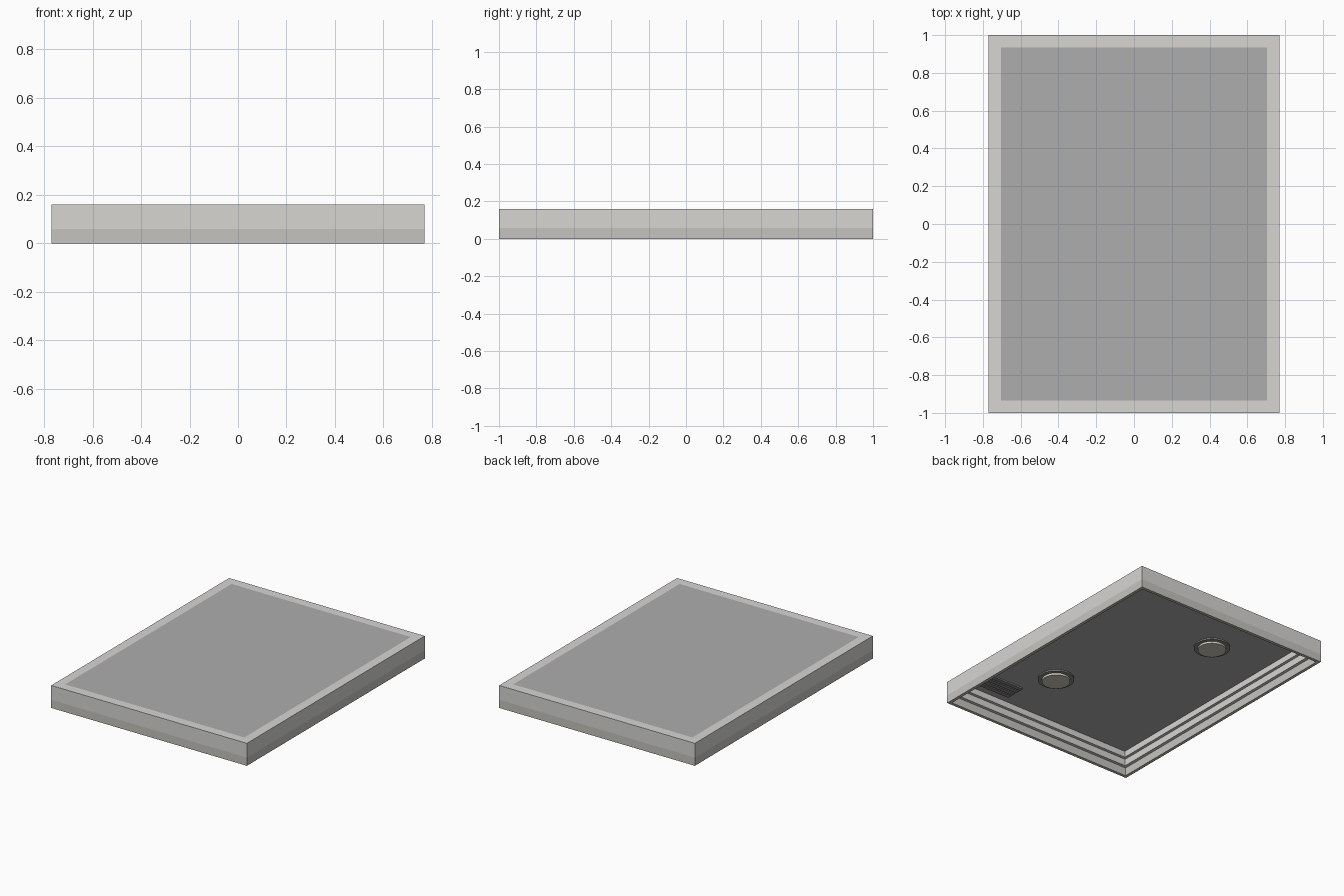
import bpy, bmesh

if "Cube" in bpy.data.objects:
    bpy.data.objects.remove(bpy.data.objects["Cube"])

HX, HY, TOP = 0.77, 1.0, 0.16
RIM = 0.065          # full width of the stepped rim
CEIL = 0.15          # underside of the panel


def material(name, rgb):
    m = bpy.data.materials.new(name)
    m.diffuse_color = (*rgb, 1)
    m.use_nodes = True
    m.node_tree.nodes["Principled BSDF"].inputs["Base Color"].default_value = m.diffuse_color
    return m


LIGHT = material("pale_grey", (0.68, 0.67, 0.65))
TRIM = material("warm_grey", (0.56, 0.55, 0.52))
PANEL = material("mid_grey", (0.42, 0.42, 0.42))
DARK = material("dark_grey", (0.25, 0.25, 0.25))
LENS = material("lens_grey", (0.62, 0.60, 0.50))


def finish(bm, name, mat):
    bmesh.ops.recalc_face_normals(bm, faces=bm.faces)
    me = bpy.data.meshes.new(name)
    bm.to_mesh(me)
    bm.free()
    me.materials.append(mat)
    ob = bpy.data.objects.new(name, me)
    bpy.context.collection.objects.link(ob)
    return ob


def frame(name, inset, z0, z1, mat):
    """Rectangular ring flush with the outer edge."""
    bm = bmesh.new()
    loops = []
    for d, z in ((0, z0), (0, z1), (inset, z1), (inset, z0)):
        x, y = HX - d, HY - d
        loops.append([bm.verts.new((sx * x, sy * y, z))
                      for sx, sy in ((-1, -1), (1, -1), (1, 1), (-1, 1))])
    for i in range(4):
        a, b = loops[i], loops[(i + 1) % 4]
        for j in range(4):
            k = (j + 1) % 4
            bm.faces.new((a[j], a[k], b[k], b[j]))
    return finish(bm, name, mat)


def box(name, cx, cy, sx, sy, z0, z1, mat):
    bm = bmesh.new()
    bmesh.ops.create_cube(bm, size=1)
    for v in bm.verts:
        v.co = (cx + v.co.x * sx, cy + v.co.y * sy, z0 + (v.co.z + 0.5) * (z1 - z0))
    return finish(bm, name, mat)


def disc(name, x, y, r, z0, z1, mat):
    bpy.ops.mesh.primitive_cylinder_add(vertices=32, radius=r, depth=z1 - z0,
                                        location=(x, y, (z0 + z1) / 2))
    ob = bpy.context.object
    ob.name = name
    ob.data.materials.append(mat)
    bpy.ops.object.shade_smooth_by_angle()
    return ob


# Stepped surround, widening inward toward the top
frame("lower_trim", 0.022, 0, 0.058, TRIM)
frame("middle_step", 0.044, 0.058, 0.106, LIGHT)
frame("upper_rim", RIM, 0.106, TOP, LIGHT)

# Thin panel closing the top
box("ceiling_panel", 0, 0, 2 * (HX - RIM), 2 * (HY - RIM), CEIL, TOP, PANEL)

# Two round lamps set diagonally under the panel
for i, s in enumerate((1, -1)):
    x, y = s * 0.26, -s * 0.49
    disc(f"lamp_ring_{i}", x, y, 0.12, CEIL - 0.01, CEIL + 0.002, DARK)
    disc(f"lamp_lens_{i}", x, y, 0.093, CEIL - 0.025, CEIL - 0.009, LENS)

# Vent slats in one corner
for i in range(4):
    box(f"vent_slat_{i}", 0.5, -0.74 - i * 0.04, 0.3, 0.03, CEIL - 0.01, CEIL + 0.002, DARK)
